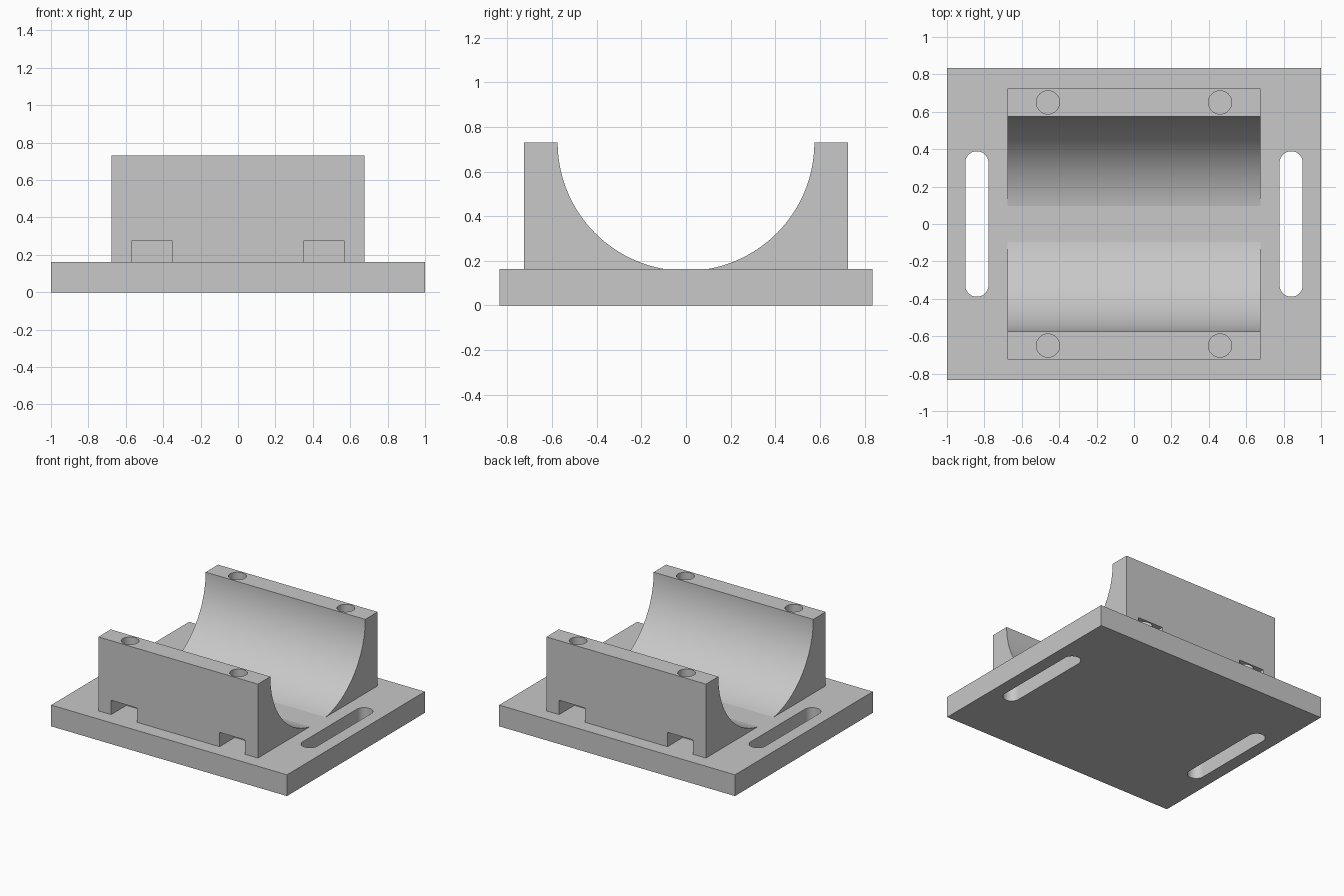
import bpy
import bmesh
import math

cube = bpy.data.objects.get("Cube")
if cube:
    bpy.data.objects.remove(cube, do_unlink=True)

PLATE_TOP, BLOCK_TOP = 0.163, 0.73
HALF_X, HALF_Y, RADIUS = 0.677, 0.725, 0.575
HOLE_X, HOLE_Y, HOLE_R = 0.46, 0.65, 0.062

grey = bpy.data.materials.new("light grey")
grey.use_nodes = True
grey.diffuse_color = (0.58, 0.58, 0.58, 1)
grey.node_tree.nodes["Principled BSDF"].inputs["Base Color"].default_value = grey.diffuse_color


def prism(name, points, offset):
    """Extrude a closed outline of 3D points along an offset."""
    bm = bmesh.new()
    face = bm.faces.new([bm.verts.new(p) for p in points])
    grown = bmesh.ops.extrude_face_region(bm, geom=[face])["geom"]
    moved = [v for v in grown if isinstance(v, bmesh.types.BMVert)]
    bmesh.ops.translate(bm, verts=moved, vec=offset)
    bmesh.ops.recalc_face_normals(bm, faces=bm.faces)
    mesh = bpy.data.meshes.new(name)
    bm.to_mesh(mesh)
    bm.free()
    mesh.materials.append(grey)
    obj = bpy.data.objects.new(name, mesh)
    bpy.context.collection.objects.link(obj)
    return obj


def box(name, x0, x1, y0, y1, z0, z1):
    outline = [(x0, y0, z0), (x1, y0, z0), (x1, y1, z0), (x0, y1, z0)]
    return prism(name, outline, (0, 0, z1 - z0))


def rounded_slot(name, x, y, radius, reach, z0, z1, steps=24):
    """Upright cutter: a cylinder stretched along y by reach each way."""
    outline = []
    for end in (0, 1):
        for i in range(steps + (1 if reach else 0)):
            a = math.pi * (end + i / steps)
            shift = -reach if end else reach
            outline.append((x + radius * math.cos(a), y + shift + radius * math.sin(a), z0))
    return prism(name, outline, (0, 0, z1 - z0))


def cut(obj, cutters):
    """Subtract the cutters, keep the result and drop the cutters."""
    for cutter in cutters:
        mod = obj.modifiers.new("cut", "BOOLEAN")
        mod.operation, mod.solver, mod.object = "DIFFERENCE", "EXACT", cutter
    bpy.context.view_layer.update()
    graph = bpy.context.evaluated_depsgraph_get()
    mesh = bpy.data.meshes.new_from_object(obj.evaluated_get(graph))
    obj.modifiers.clear()
    obj.data = mesh
    for cutter in cutters:
        bpy.data.objects.remove(cutter, do_unlink=True)


# Base plate with two long mounting slots
plate = box("base_plate", -1, 1, -0.835, 0.835, 0, PLATE_TOP)
cut(plate, [rounded_slot("slot_cutter", s * 0.84, 0, HOLE_R, 0.327, -0.1, 0.3) for s in (-1, 1)])

# Two saddle walls: outer rectangle with a circular inner face
end_angle = math.asin((BLOCK_TOP - PLATE_TOP) / RADIUS)
parts = [plate]
for side, name in ((-1, "front_saddle_wall"), (1, "back_saddle_wall")):
    profile = [(HALF_Y, PLATE_TOP), (HALF_Y, BLOCK_TOP)]
    for i in range(41):
        a = end_angle * i / 40
        profile.append((RADIUS * math.cos(a), BLOCK_TOP - RADIUS * math.sin(a)))
    wall = prism(name, [(-HALF_X, side * y, z) for y, z in profile], (2 * HALF_X, 0, 0))
    cutters = []
    for x in (-HOLE_X, HOLE_X):
        # Nut pocket open to the outside, and the bolt hole above it
        ys = sorted((side * 0.54, side * 0.8))
        cutters.append(box("pocket_cutter", x - 0.109, x + 0.109, *ys, 0.1, 0.273))
        cutters.append(rounded_slot("hole_cutter", x, side * HOLE_Y, HOLE_R, 0, 0.2, 0.8))
    cut(wall, cutters)
    parts.append(wall)

# Smooth curved faces, keep the corners crisp
bpy.ops.object.select_all(action="DESELECT")
for obj in parts:
    obj.select_set(True)
bpy.context.view_layer.objects.active = plate
bpy.ops.object.shade_smooth_by_angle(angle=math.radians(30))
